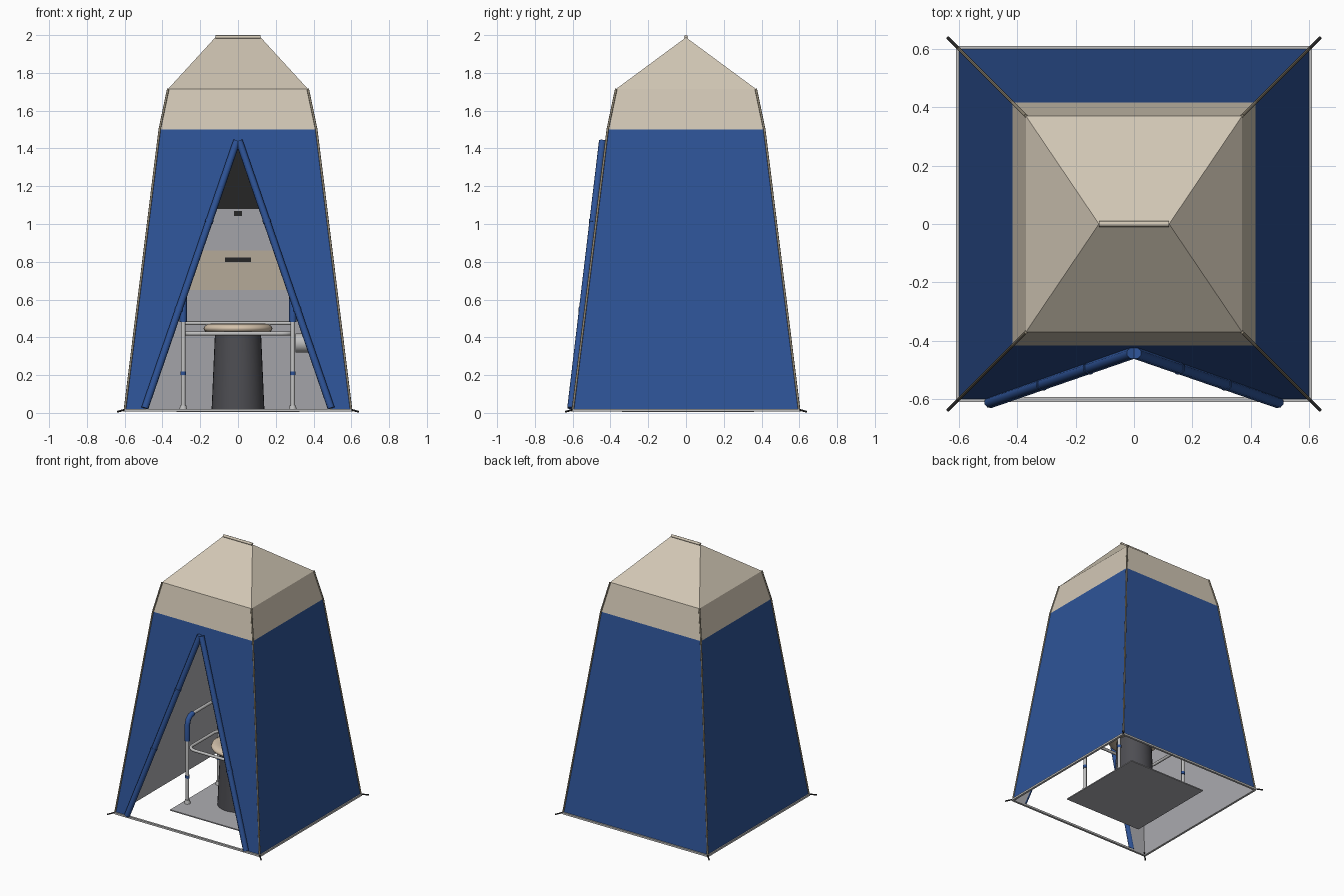
import bpy, bmesh, math
from mathutils import Vector

cube = bpy.data.objects.get("Cube")
if cube:
    bpy.data.objects.remove(cube)


def material(name, rgb):
    m = bpy.data.materials.new(name)
    m.use_nodes = True
    m.diffuse_color = (*rgb, 1)
    bsdf = next(n for n in m.node_tree.nodes if n.type == 'BSDF_PRINCIPLED')
    bsdf.inputs["Base Color"].default_value = (*rgb, 1)
    return m


BLUE = material("blue canvas", (0.027, 0.087, 0.31))
TAN = material("tan canvas", (0.64, 0.57, 0.46))
GRAY = material("gray lining", (0.42, 0.42, 0.445))
POCKET = material("beige pocket", (0.52, 0.45, 0.36))
BLACK = material("black mesh", (0.022, 0.022, 0.022))
BUCKET = material("dark gray plastic", (0.075, 0.075, 0.085))
METAL = material("light metal", (0.52, 0.52, 0.52))
SEAT = material("cream plastic", (0.66, 0.54, 0.41))
POLE = material("khaki trim", (0.30, 0.26, 0.19))

Z0, Z1, Z2, ZR = 0.01, 1.5, 1.715, 1.988    # hem, colour line, eave, ridge
H0, H1, H2, RX = 0.60, 0.415, 0.37, 0.12    # half widths and ridge half length


def half(z):
    return H0 + (H1 - H0) * (z - Z0) / (Z1 - Z0)


def mesh(name, polys, mat):
    """Object from a list of polygons, each a list of points."""
    bm = bmesh.new()
    for poly in polys:
        bm.faces.new([bm.verts.new(p) for p in poly])
    bmesh.ops.remove_doubles(bm, verts=bm.verts, dist=1e-5)
    me = bpy.data.meshes.new(name)
    bm.to_mesh(me)
    bm.free()
    me.materials.append(mat)
    ob = bpy.data.objects.new(name, me)
    bpy.context.collection.objects.link(ob)
    return ob


def tube(name, pts, r, mat, cyclic=False):
    cu = bpy.data.curves.new(name, 'CURVE')
    cu.dimensions = '3D'
    cu.bevel_depth = r
    cu.bevel_resolution = 2
    cu.use_fill_caps = True
    sp = cu.splines.new('POLY')
    sp.points.add(len(pts) - 1)
    for p, co in zip(sp.points, pts):
        p.co = (*co, 1)
    sp.use_cyclic_u = cyclic
    cu.materials.append(mat)
    ob = bpy.data.objects.new(name, cu)
    bpy.context.collection.objects.link(ob)
    return ob


def finish(name, mat):
    ob = bpy.context.object
    ob.name = name
    ob.data.materials.append(mat)
    return ob


def box(name, loc, size, mat):
    bpy.ops.mesh.primitive_cube_add(size=1, location=loc)
    ob = finish(name, mat)
    ob.scale = size
    return ob


def cone(name, loc, r1, r2, h, mat, rot=(0, 0, 0)):
    bpy.ops.mesh.primitive_cone_add(vertices=32, radius1=r1, radius2=r2, depth=h,
                                    location=loc, rotation=rot)
    bpy.ops.object.shade_smooth_by_angle()
    return finish(name, mat)


def turn(p, k):
    """Rotate a point by k quarter turns about z."""
    x, y, z = p
    for _ in range(k):
        x, y = -y, x
    return (x, y, z)


# Walls: front with a triangular doorway, other three plain
def walls(name, inset, mat):
    a, b = H0 - inset, H1 - inset
    front = [(-a, -a, Z0), (-0.5, -a, Z0), (0, -half(1.42) + inset, 1.42),
             (0.5, -a, Z0), (a, -a, Z0), (b, -b, Z1), (-b, -b, Z1)]
    plain = [(-a, -a, Z0), (a, -a, Z0), (b, -b, Z1), (-b, -b, Z1)]
    mesh(name, [front] + [[turn(p, k) for p in plain] for k in (1, 2, 3)], mat)


walls("outer_walls", 0, BLUE)
walls("wall_lining", 0.008, GRAY)

# Roof: sloping band and hipped top
band = [(-H1, -H1, Z1), (H1, -H1, Z1), (H2, -H2, Z2), (-H2, -H2, Z2)]
slope = [(-H2, -H2, Z2), (H2, -H2, Z2), (RX, 0, ZR), (-RX, 0, ZR)]
hip = [(H2, -H2, Z2), (H2, H2, Z2), (RX, 0, ZR)]
mesh("roof", [[turn(p, k) for p in band] for k in range(4)]
     + [[turn(p, k) for p in f] for f in (slope, hip) for k in (0, 2)], TAN)
tube("ridge_tube", [(-RX, 0, 1.99), (RX, 0, 1.99)], 0.01, TAN)

# Corner trims, ground stakes and hem strips
for k in range(4):
    tube("corner_trim", [turn(p, k) for p in
         ((H0, H0, Z0), (H1, H1, Z1), (H2, H2, Z2))], 0.006, POLE)
    tube("ground_stake", [turn(p, k) for p in
         ((0.585, 0.585, 0.022), (0.61, 0.61, 0.014), (0.638, 0.638, 0.006))], 0.005, BLACK)
    hem = box("hem_strip", turn((0, -0.6, 0.014), k), (1.2, 0.016, 0.014), METAL)
    hem.rotation_euler.z = k * math.pi / 2

# Rolled door flaps with tie bands
for s in (-1, 1):
    top, low = Vector((s * 0.006, -0.442, 1.44)), Vector((s * 0.493, -0.61, 0.025))
    tube("rolled_door", [top, low], 0.02, BLUE)
    for t in (0.3, 0.63):
        c, d = top.lerp(low, t), (low - top).normalized() * 0.008
        tube("door_tie", [c - d, c + d], 0.0225, BLUE)


# Organiser on the inside of the back wall
def back_plate(name, hx, z0, z1, off, mat):
    y0, y1 = half(z0) - 0.008 - off, half(z1) - 0.008 - off
    mesh(name, [[(-hx, y0, z0), (hx, y0, z0), (hx, y1, z1), (-hx, y1, z1)]], mat)


back_plate("mesh_window", 0.28, 1.08, 1.44, 0.004, BLACK)
back_plate("window_tab", 0.02, 1.042, 1.068, 0.004, BLACK)
back_plate("storage_pocket", 0.3, 0.65, 0.86, 0.004, POCKET)
back_plate("pocket_strap", 0.07, 0.798, 0.822, 0.008, BLACK)

# Floor mat
box("floor_mat", (0, 0.01, 0.008), (0.65, 0.7, 0.008), GRAY)

# Commode chair: side frames, grips, leg collars, feet
LX, LY = 0.29, 0.185
for s in (-1, 1):
    x = s * LX
    bend = [(x, -LY, 0.6), (x, -0.175, 0.633), (x, -0.152, 0.653), (x, -0.12, 0.66)]
    rear = [(x, -y, z) for x, y, z in reversed(bend)]
    tube("side_frame", [(x, -LY, 0.02)] + bend + rear + [(x, LY, 0.02)], 0.012, METAL)
    tube("arm_grip", [(x, -LY, 0.48)] + bend, 0.019, BLUE)
    for y in (-LY, LY):
        cone("leg_collar", (x, y, 0.21), 0.015, 0.015, 0.02, BLUE)
        cone("leg_foot", (x, y, 0.025), 0.022, 0.016, 0.028, METAL)

# Seat support ring with rounded corners and rear bar
ring = []
for i, (cx, cy) in enumerate(((1, 1), (-1, 1), (-1, -1), (1, -1))):
    for j in range(5):
        a = (i + j / 4) * math.pi / 2
        ring.append((cx * 0.23 + 0.06 * math.cos(a), cy * 0.125 + 0.06 * math.sin(a), 0.42))
tube("seat_support", ring, 0.011, METAL, cyclic=True)
tube("rear_bar", [(-LX, LY, 0.475), (LX, LY, 0.475)], 0.011, METAL)

# Seat and bucket
bpy.ops.mesh.primitive_torus_add(major_radius=0.135, minor_radius=0.048, major_segments=40,
                                 minor_segments=12, location=(0, 0, 0.447))
bpy.ops.object.shade_smooth_by_angle(angle=math.radians(60))
finish("toilet_seat", SEAT).scale.z = 0.55
cone("waste_bucket", (0, 0, 0.217), 0.14, 0.122, 0.41, BUCKET)

# Paper roll beside the chair
cone("paper_roll", (0.355, 0, 0.37), 0.05, 0.05, 0.1, METAL, (0, math.pi / 2, 0))
